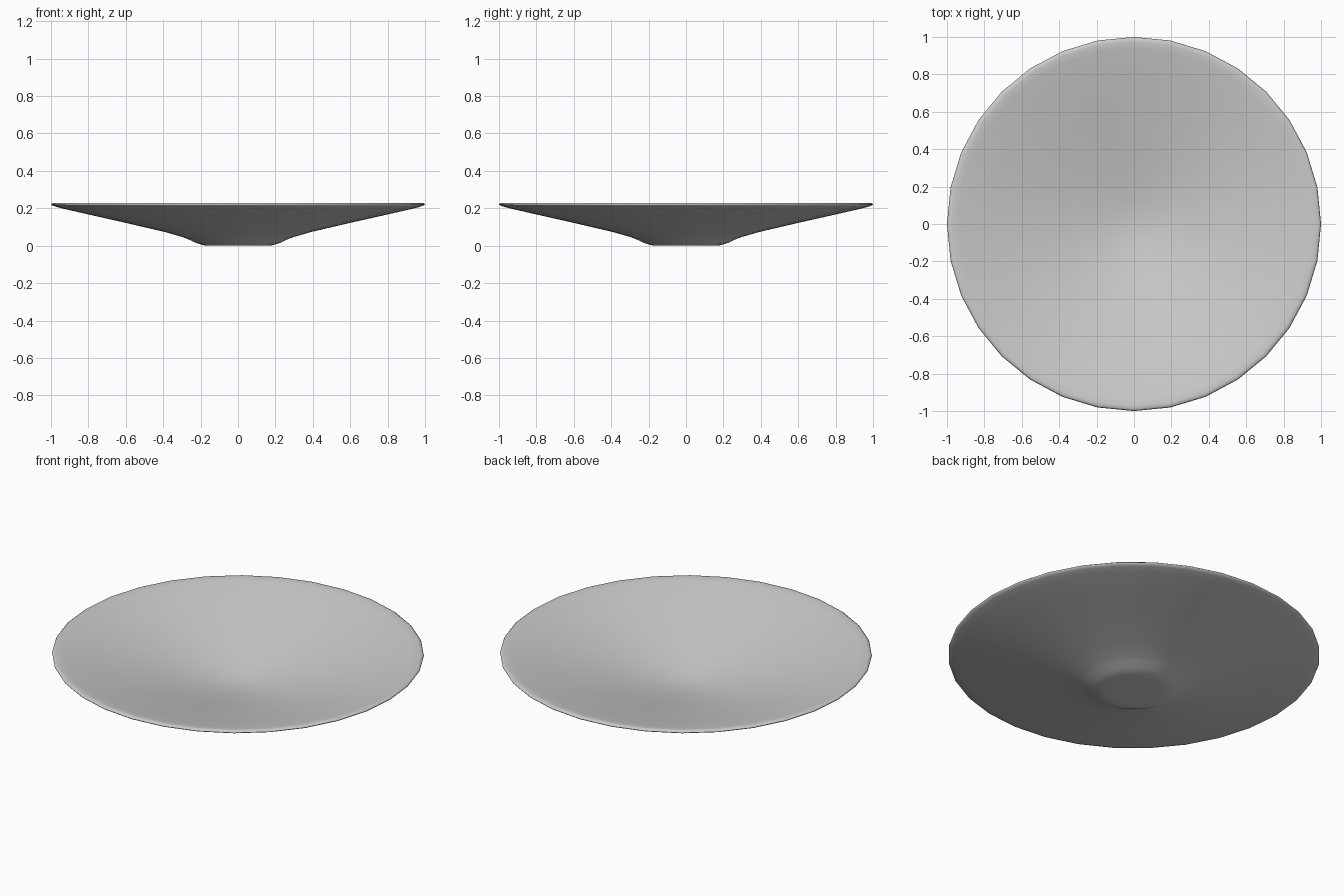
import bpy, bmesh
from math import cos, sin, tau

if "Cube" in bpy.data.objects:
    bpy.data.objects.remove(bpy.data.objects["Cube"])

SIDES = 32

# Closed dish profile (radius, height): foot, underside, rim, inside
PROFILE = [
    (0, 0.005), (0.15, 0.003), (0.175, 0.004), (0.20, 0.01), (0.225, 0.018),
    (0.26, 0.035), (0.30, 0.05), (0.39, 0.076), (0.60, 0.125),
    (0.80, 0.17), (0.94, 0.202), (0.98, 0.213), (0.997, 0.220),
    (1.0, 0.225), (0.992, 0.231), (0.975, 0.232), (0.94, 0.226),
    (0.80, 0.196), (0.60, 0.150), (0.40, 0.104), (0.25, 0.071),
    (0.12, 0.048), (0.05, 0.041), (0, 0.040),
]


def lathe(name, profile):
    bm = bmesh.new()
    rings = []
    for r, z in profile:
        n = SIDES if r > 0 else 1
        rings.append([bm.verts.new((r * cos(tau * i / SIDES), r * sin(tau * i / SIDES), z))
                      for i in range(n)])
    for a, b in zip(rings, rings[1:]):
        for i in range(SIDES):
            j = (i + 1) % SIDES
            loop = [a[i % len(a)], a[j % len(a)], b[j % len(b)], b[i % len(b)]]
            bm.faces.new(list(dict.fromkeys(loop)))
    bmesh.ops.recalc_face_normals(bm, faces=bm.faces)
    for f in bm.faces:
        f.smooth = True
    mesh = bpy.data.meshes.new(name)
    bm.to_mesh(mesh)
    bm.free()
    obj = bpy.data.objects.new(name, mesh)
    bpy.context.collection.objects.link(obj)
    return obj


# Shallow dish
dish = lathe("dish", PROFILE)
dish.location.z = -0.003
